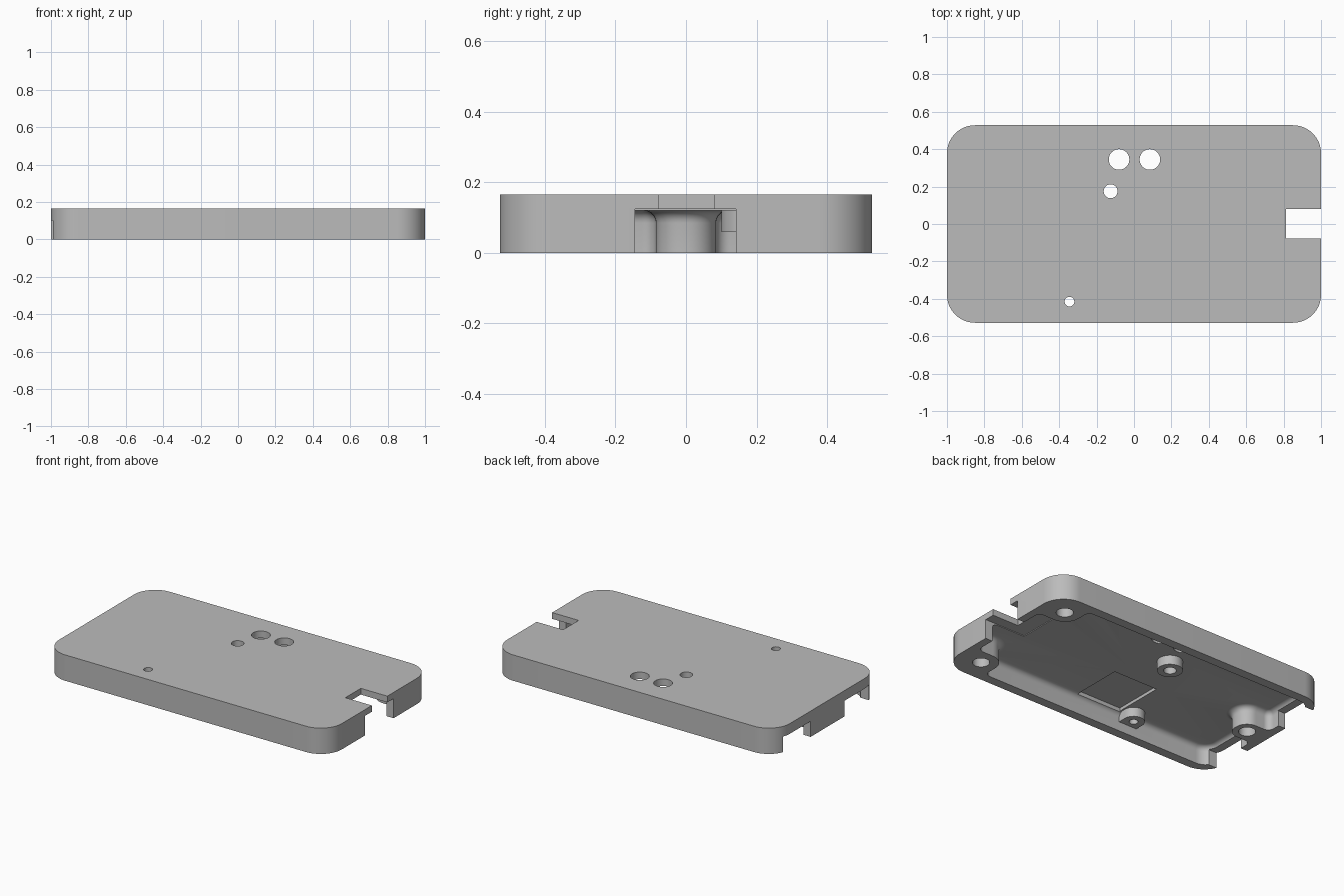
import bpy, bmesh, math
from mathutils import Vector

if "Cube" in bpy.data.objects:
    bpy.data.objects.remove(bpy.data.objects["Cube"])

grey = bpy.data.materials.new("light_grey")
grey.diffuse_color = (0.5, 0.5, 0.5, 1)
grey.use_nodes = True
grey.node_tree.nodes["Principled BSDF"].inputs["Base Color"].default_value = grey.diffuse_color


def outline(corners, seg=10):
    """Closed 2D outline from (x, y, radius) corners, each rounded by its radius."""
    pts, n = [], len(corners)
    for i, (x, y, r) in enumerate(corners):
        p = Vector((x, y))
        if r == 0:
            pts.append(p)
            continue
        a = (Vector(corners[i - 1][:2]) - p).normalized()
        b = (Vector(corners[(i + 1) % n][:2]) - p).normalized()
        half = a.angle(b) / 2
        centre = p + (a + b).normalized() * (r / math.sin(half))
        d = r / math.tan(half)
        va, vb = p + a * d - centre, p + b * d - centre
        turn = math.atan2(va.x * vb.y - va.y * vb.x, va.dot(vb))
        start = math.atan2(va.y, va.x)
        for k in range(seg + 1):
            t = start + turn * k / seg
            pts.append(centre + Vector((math.cos(t), math.sin(t))) * r)
    return pts


def prism(name, pts, z0, z1, bevel=0):
    """Extrude an outline from z0 to z1, optionally rounding the upper rim."""
    bm = bmesh.new()
    base = bm.faces.new([bm.verts.new((p.x, p.y, z0)) for p in pts])
    ext = bmesh.ops.extrude_face_region(bm, geom=[base])["geom"]
    bmesh.ops.translate(bm, vec=(0, 0, z1 - z0),
                        verts=[g for g in ext if isinstance(g, bmesh.types.BMVert)])
    bmesh.ops.recalc_face_normals(bm, faces=bm.faces)
    if bevel:
        rim = [e for e in bm.edges if all(abs(v.co.z - z1) < 1e-5 for v in e.verts)]
        bmesh.ops.bevel(bm, geom=rim, offset=bevel, segments=5, profile=0.5, affect='EDGES')
    me = bpy.data.meshes.new(name)
    bm.to_mesh(me)
    bm.free()
    ob = bpy.data.objects.new(name, me)
    bpy.context.collection.objects.link(ob)
    me.materials.append(grey)
    return ob


def box(name, x0, x1, y0, y1, z0, z1):
    return prism(name, outline([(x0, y0, 0), (x1, y0, 0), (x1, y1, 0), (x0, y1, 0)]), z0, z1)


def cylinder(name, x, y, r, z0, z1, n=40):
    pts = [Vector((x + r * math.cos(2 * math.pi * k / n), y + r * math.sin(2 * math.pi * k / n)))
           for k in range(n)]
    return prism(name, pts, z0, z1)


def boolean(target, tool, op='DIFFERENCE'):
    m = target.modifiers.new(tool.name, 'BOOLEAN')
    m.operation, m.solver, m.object = op, 'EXACT', tool
    bpy.ops.object.select_all(action='DESELECT')
    bpy.context.view_layer.objects.active = target
    target.select_set(True)
    bpy.ops.object.modifier_apply(modifier=m.name)
    bpy.data.objects.remove(tool)


# Outer block with rounded corners
R = 0.15
cover = prism("cover", outline([(-1, -.528, R), (1, -.528, R), (1, .528, R), (-1, .528, R)], 16),
              0, .165)

# Underside cavity, leaving corner screw blocks on the right and one mid block on the left
X, Y = .95, .468
cavity = prism("cavity", outline([
    (-X, -Y, .09), (.735, -Y, .04), (.735, -.275, .1), (X, -.275, .04),
    (X, .275, .04), (.735, .275, .1), (.735, Y, .04), (-X, Y, .09),
    (-X, .085, .04), (-.77, .085, .08), (-.77, -.085, .08), (-X, -.085, .04)]),
    -.02, .12, .035)
boolean(cover, cavity)

# Standoff posts under the two small holes, the front one joined to the wall
boolean(cover, cylinder("round_standoff", -.125, .175, .075, .06, .14), 'UNION')
E = .065
boolean(cover, prism("wall_standoff", outline([
    (-.345 - E, -.50, 0), (-.345 + E, -.50, 0),
    (-.345 + E, -.415 + E, E * .98), (-.345 - E, -.415 + E, E * .98)]), .06, .14), 'UNION')

# Connector recess and opening in the right wall, with the slot through the lid
boolean(cover, box("connector_opening", .71, 1.1, -.144, .142, -.1, .125))
boolean(cover, box("lid_slot", .813, 1.1, -.077, .079, -.1, .3))

# Two cable notches in the left wall
for s in (-1, 1):
    lo, hi = sorted((s * .17, s * .435))
    boolean(cover, box("wall_notch", -1.1, -.93, lo, hi, -.1, .1))

# Shallow square pocket in the ceiling
boolean(cover, box("ceiling_pocket", -.27, .045, -.45, -.12, .10, .14))

# Through holes in the lid
for x, y, r in ((-.08, .345, .055), (.085, .345, .055), (-.125, .175, .037), (-.345, -.415, .026)):
    boolean(cover, cylinder("lid_hole", x, y, r, -.1, .3))

# Blind screw holes from below
for x, y in ((.84, .377), (.84, -.377), (-.855, 0)):
    boolean(cover, cylinder("screw_hole", x, y, .05, -.1, .12))

bpy.ops.object.select_all(action='DESELECT')
cover.select_set(True)
bpy.context.view_layer.objects.active = cover
bpy.ops.object.shade_smooth_by_angle(angle=math.radians(30))
